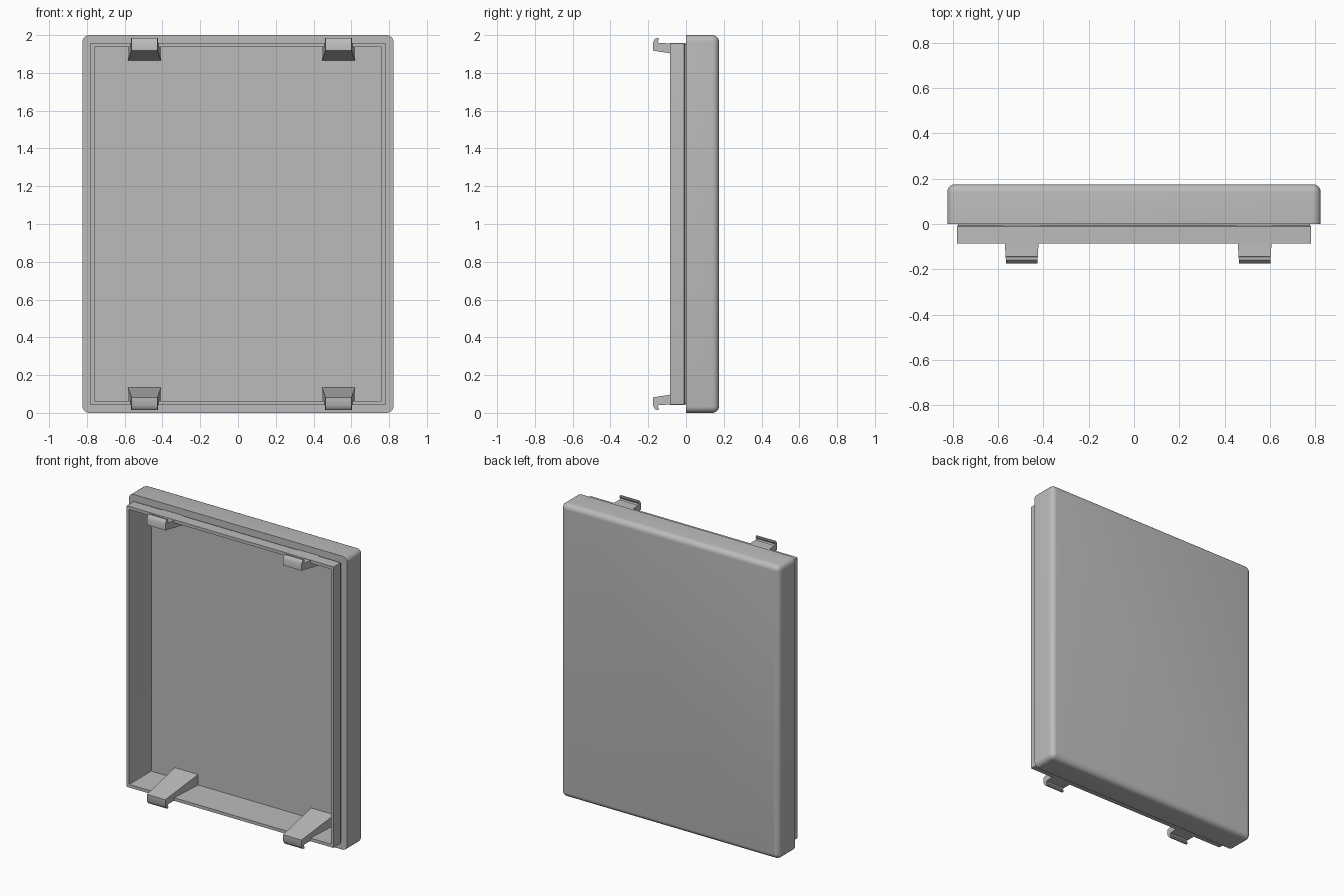
import bpy
import bmesh
from math import sin, cos, pi, radians

cube = bpy.data.objects.get("Cube")
if cube:
    bpy.data.objects.remove(cube, do_unlink=True)

HALF_W, HALF_H, BACK = 0.823, 1.0, 0.175
LIP_FRONT, FLOOR = -0.086, 0.152
ROUND, STEPS = 0.035, 5

grey = bpy.data.materials.new("plain grey")
grey.use_nodes = True
colour = (0.5, 0.5, 0.5, 1)
grey.diffuse_color = colour
grey.node_tree.nodes["Principled BSDF"].inputs["Base Color"].default_value = colour


def finish(name, bm):
    """Turn a bmesh into a shaded object."""
    bmesh.ops.recalc_face_normals(bm, faces=bm.faces)
    mesh = bpy.data.meshes.new(name)
    bm.to_mesh(mesh)
    bm.free()
    mesh.materials.append(grey)
    obj = bpy.data.objects.new(name, mesh)
    bpy.context.collection.objects.link(obj)
    bpy.ops.object.select_all(action="DESELECT")
    obj.select_set(True)
    bpy.context.view_layer.objects.active = obj
    bpy.ops.object.shade_smooth_by_angle(angle=radians(35))
    return obj


def ring(bm, margin, y, radius):
    """Rounded rectangle, set in from the outer outline by margin."""
    verts = []
    for k, (sx, sz) in enumerate([(1, 1), (-1, 1), (-1, -1), (1, -1)]):
        cx = sx * (HALF_W - margin - radius)
        cz = 1 + sz * (HALF_H - margin - radius)
        for i in range(STEPS + 1):
            a = (k + i / STEPS) * pi / 2
            verts.append(bm.verts.new((cx + radius * cos(a), y, cz + radius * sin(a))))
    return verts


# Cover: cavity floor, out over the lip, then round the body to the back
sections = [
    (0.063, FLOOR, 0.004),
    (0.063, LIP_FRONT, 0.004),
    (0.042, LIP_FRONT, 0.004),
    (0.042, -0.01, 0.004),
    (0.047, -0.006, 0.004),
    (0.047, 0, 0.004),
    (0, 0, ROUND),
]
for i in range(STEPS + 1):
    a = i / STEPS * pi / 2
    inset = ROUND * (1 - cos(a))
    sections.append((inset, BACK - ROUND + ROUND * sin(a), max(ROUND - inset, 0.001)))

bm = bmesh.new()
rings = [ring(bm, *s) for s in sections]
for r1, r2 in zip(rings, rings[1:]):
    for i in range(len(r1)):
        j = (i + 1) % len(r1)
        bm.faces.new((r1[i], r1[j], r2[j], r2[i]))
bm.faces.new(rings[0])
bm.faces.new(rings[-1])
finish("cover_shell", bm)

# Snap clips: side profile (y, z) of an upper clip, hook first
profile = [
    (-0.175, 1.918), (-0.175, 1.96), (-0.166, 1.978), (-0.158, 1.985),
    (-0.146, 1.985), (-0.144, 1.978), (-0.15, 1.966), (-0.144, 1.958),
    (-0.08, 1.956), (FLOOR + 0.005, 1.956), (FLOOR + 0.005, 1.865),
]


def clip(name, x, upper):
    bm = bmesh.new()
    sides = []
    for s in (-1, 1):
        loop = []
        for y, z in profile:
            # The clip widens from the hook to the cavity floor
            width = 0.069 + 0.019 * (y + 0.175) / (FLOOR + 0.175)
            loop.append(bm.verts.new((x + s * width, y, z if upper else 2 - z)))
        sides.append(loop)
        bm.faces.new(loop)
    a, b = sides
    for i in range(len(a)):
        j = (i + 1) % len(a)
        bm.faces.new((a[i], a[j], b[j], b[i]))
    finish(name, bm)


for side, x in (("right", -0.495), ("left", 0.532)):
    clip("upper_clip_" + side, x, True)
    clip("lower_clip_" + side, x, False)
